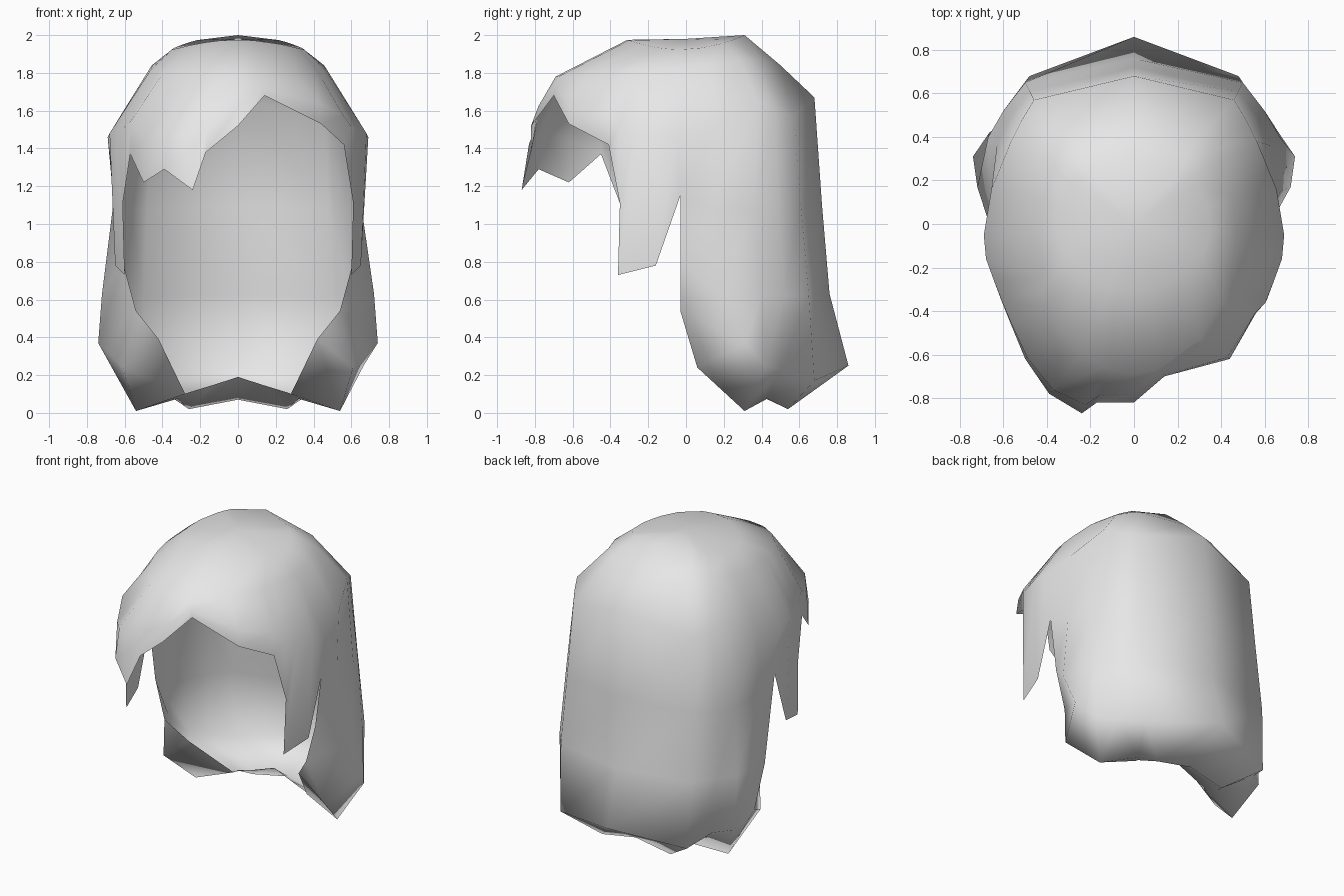
import bpy, bmesh, math
from mathutils import Vector

cube = bpy.data.objects.get("Cube")
if cube:
    bpy.data.objects.remove(cube, do_unlink=True)

# One colour for the whole hairpiece
mat = bpy.data.materials.new("light_grey")
mat.use_nodes = True
grey = (0.8, 0.8, 0.8, 1.0)
mat.diffuse_color = grey
mat.node_tree.nodes["Principled BSDF"].inputs["Base Color"].default_value = grey


def crown(x, y):
    """Two dome rings, crown and brow, in the direction of (x, y)."""
    a = math.atan2(x / 0.68, y / (0.8 if y < 0 else 0.66))
    s, c = math.sin(a), math.cos(a)
    upper = Vector((0.35 * s, 0.31 * c, 1.925 + 0.0625 * c * c + 0.0125 * c))
    if c > 0:
        lower = Vector((0.47 * s, 0.5 * c, 1.82 + 0.02 * c * c + 0.08 * abs(s) * c))
    else:
        lower = Vector((0.47 * s, 0.69 * c, 1.82 - 0.04 * c * c))
    return [upper, lower]


def mirrored(column):
    return [Vector((-p.x, p.y, p.z)) for p in column]


def back_column(*points):
    return crown(*points[0][:2]) + [Vector(p) for p in points]


# Back hair, from the ear to the centre: wall, bulge, then curled under
ear = back_column((0.69, -0.05, 1.46), (0.655, -0.03, 1.15), (0.61, -0.03, 0.80),
                  (0.54, -0.03, 0.54), (0.54, -0.03, 0.54), (0.54, -0.03, 0.54))
back_half = [
    back_column((0.655, 0.16, 1.52), (0.655, 0.14, 1.08), (0.72, 0.17, 0.63),
                (0.74, 0.31, 0.37), (0.61, 0.06, 0.24), (0.42, 0.06, 0.39)),
    back_column((0.565, 0.38, 1.65), (0.63, 0.36, 1.07), (0.67, 0.40, 0.62),
                (0.665, 0.42, 0.25), (0.54, 0.31, 0.01), (0.28, 0.35, 0.10)),
    # notch between the side lock and the back
    back_column((0.52, 0.47, 1.61), (0.57, 0.49, 1.07), (0.60, 0.52, 0.62),
                (0.55, 0.50, 0.23), (0.32, 0.43, 0.075), (0.27, 0.36, 0.105)),
    back_column((0.46, 0.57, 1.57), (0.48, 0.61, 1.08), (0.50, 0.65, 0.62),
                (0.48, 0.68, 0.17), (0.26, 0.54, 0.02), (0.14, 0.375, 0.145)),
]
back_centre = back_column((0, 0.68, 1.67), (0, 0.72, 1.10), (0, 0.76, 0.63),
                          (0, 0.86, 0.25), (0, 0.55, 0.07), (0, 0.39, 0.19))

# Sideburn: back of its tip, front of its tip, and the temple
sideburn = []
for rim, side in (((0.65, -0.16, 0.78), (0.68, -0.16, 1.48)),
                  ((0.60, -0.36, 0.73), (0.64, -0.27, 1.49)),
                  ((0.61, -0.35, 1.11), (0.605, -0.36, 1.51))):
    sideburn.append(crown(*side[:2]) + [Vector(side), Vector(rim)])

# Jagged fringe edge, from the left temple to the right temple
fringe_edge = [(0.56, -0.41, 1.42), (0.44, -0.62, 1.53), (0.14, -0.70, 1.68),
               (0.0, -0.82, 1.52), (-0.17, -0.82, 1.38), (-0.24, -0.87, 1.18),
               (-0.39, -0.78, 1.29), (-0.50, -0.62, 1.22), (-0.57, -0.45, 1.37)]
fringe = []
for p in fringe_edge:
    rings = crown(p[0], p[1])
    rim = Vector(p)
    mid = rings[1].lerp(rim, 0.7 + 0.5 * abs(rim.x))
    mid.z = 0.4 * rings[1].z + 0.6 * rim.z
    fringe.append(rings + [mid, rim])

# Full loop of columns around the head
columns = ([ear] + sideburn + fringe
           + [mirrored(c) for c in reversed(sideburn)] + [mirrored(ear)]
           + [mirrored(c) for c in back_half] + [back_centre]
           + list(reversed(back_half)))

bm = bmesh.new()
grid = [[bm.verts.new(p) for p in col] for col in columns]
apex = bm.verts.new((0, 0, 1.98))
for i, col in enumerate(grid):
    nxt = grid[(i + 1) % len(grid)]
    bm.faces.new((apex, col[0], nxt[0]))
    for r in range(min(len(col), len(nxt)) - 1):
        bm.faces.new((col[r], col[r + 1], nxt[r + 1], nxt[r]))

# Close the points shared at the front of each lock and tidy the shell
bmesh.ops.remove_doubles(bm, verts=bm.verts, dist=0.0005)
bmesh.ops.recalc_face_normals(bm, faces=bm.faces)
bm.normal_update()
if sum(f.normal.z for f in bm.faces if f.calc_center_median().z > 1.8) < 0:
    bmesh.ops.reverse_faces(bm, faces=bm.faces)
for f in bm.faces:
    f.smooth = True

mesh = bpy.data.meshes.new("hair")
bm.to_mesh(mesh)
bm.free()
mesh.materials.append(mat)
hair = bpy.data.objects.new("hair", mesh)
bpy.context.collection.objects.link(hair)
